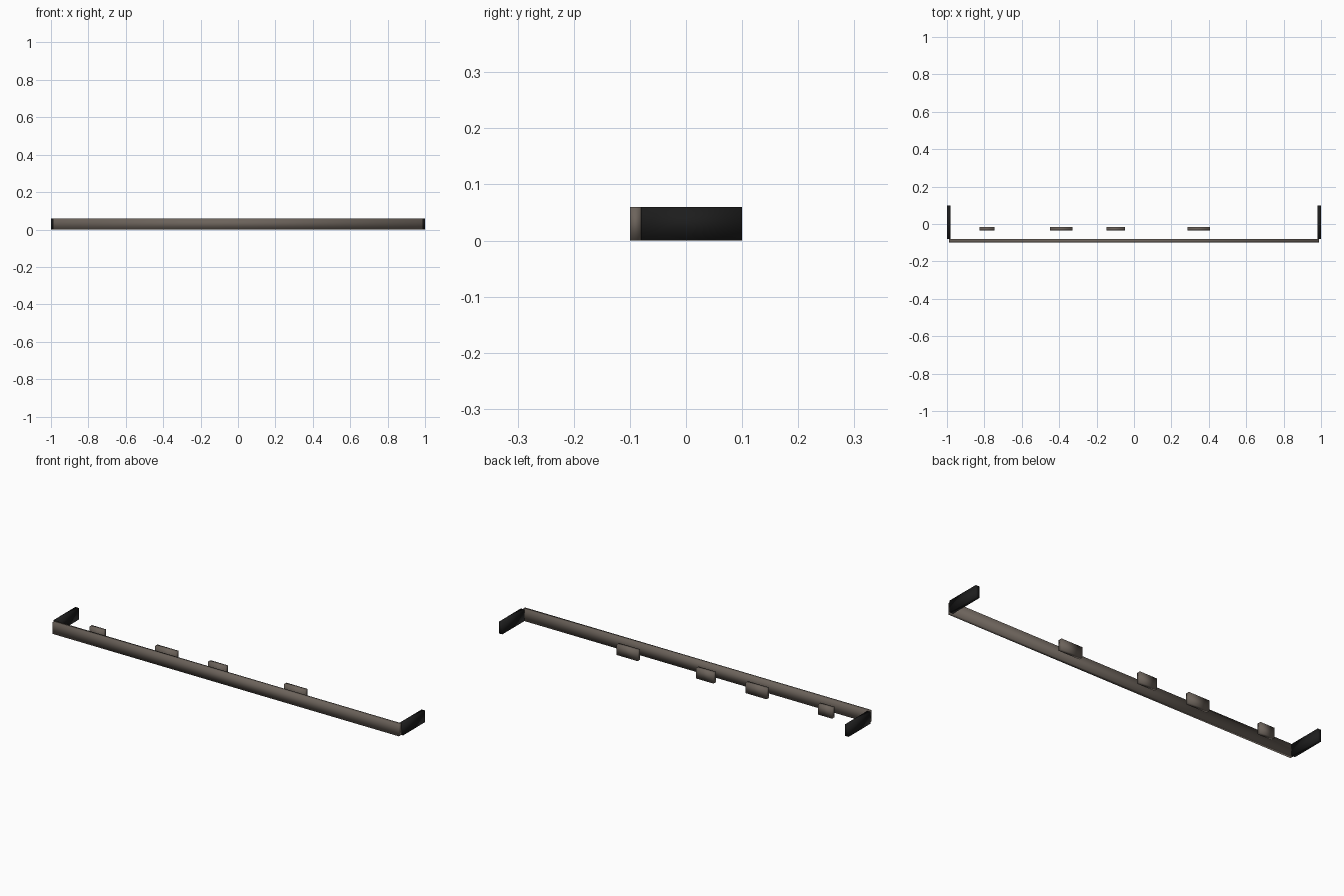
import bpy

if "Cube" in bpy.data.objects:
    bpy.data.objects.remove(bpy.data.objects["Cube"])


def material(name, rgb):
    m = bpy.data.materials.new(name)
    m.diffuse_color = (*rgb, 1)
    m.use_nodes = True
    m.node_tree.nodes["Principled BSDF"].inputs["Base Color"].default_value = m.diffuse_color
    return m


TAUPE = material("taupe_grey", (0.15, 0.125, 0.105))
BLACK = material("soft_black", (0.012, 0.012, 0.012))


def slab(name, x0, x1, y0, y1, z0, z1, mat):
    """Box between two corners, shaded smooth all over."""
    bpy.ops.mesh.primitive_cube_add(
        size=1, location=((x0 + x1) / 2, (y0 + y1) / 2, (z0 + z1) / 2))
    ob = bpy.context.object
    ob.name = name
    ob.scale = (x1 - x0, y1 - y0, z1 - z0)
    bpy.ops.object.transform_apply(location=False, rotation=False, scale=True)
    ob.data.materials.append(mat)
    bpy.ops.object.shade_smooth()
    return ob


# Long front rail
slab("front_rail", -0.99, 0.99, -0.10, -0.08, 0, 0.06, TAUPE)

# Side arms reaching back
for side, s in (("left", -1), ("right", 1)):
    slab(f"{side}_arm", s * 0.99 - 0.01, s * 0.99 + 0.01,
         -0.08, 0.10, 0, 0.06, BLACK)

# Small plates standing behind the rail
for i, (x0, x1) in enumerate(
        [(-0.825, -0.745), (-0.45, -0.33), (-0.147, -0.047), (0.287, 0.407)]):
    slab(f"back_plate_{i + 1}", x0, x1, -0.035, -0.015, 0.003, 0.057, TAUPE)
